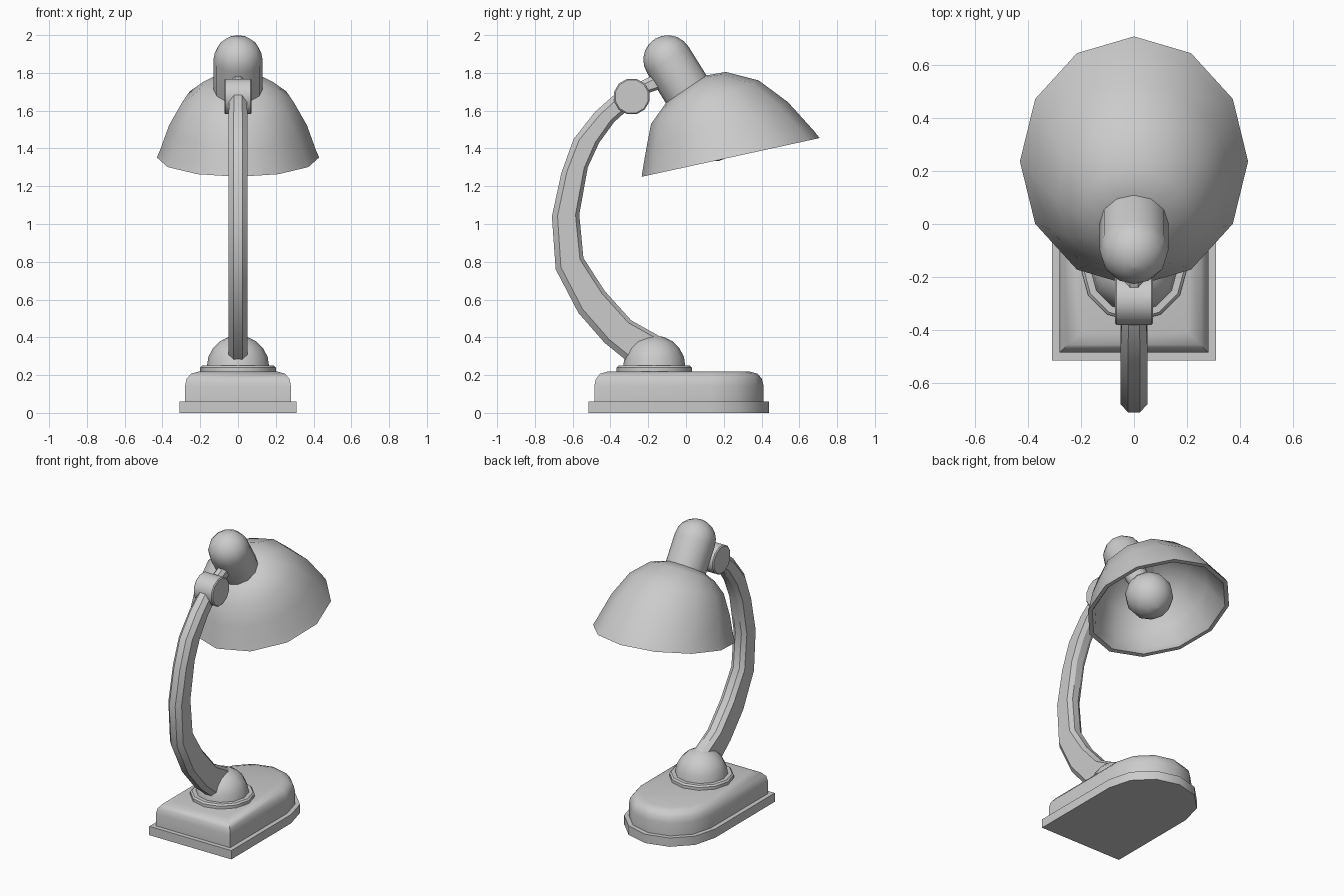
import bpy, bmesh
from math import sin, cos, pi, radians
from mathutils import Vector

if "Cube" in bpy.data.objects:
    bpy.data.objects.remove(bpy.data.objects["Cube"])


def loft(name, rings, angle=40, closed=False):
    """Skin a list of equal-sized rings; cap the ends unless the loop closes."""
    bm = bmesh.new()
    vs = [[bm.verts.new(p) for p in r] for r in rings]
    n = len(vs[0])
    pairs = list(zip(vs, vs[1:]))
    for a, b in pairs:
        for i in range(n):
            j = (i + 1) % n
            bm.faces.new((a[i], a[j], b[j], b[i]))
    bm.faces.new(vs[0])
    bm.faces.new(vs[-1])
    bmesh.ops.recalc_face_normals(bm, faces=bm.faces)
    me = bpy.data.meshes.new(name)
    bm.to_mesh(me)
    bm.free()
    ob = bpy.data.objects.new(name, me)
    bpy.context.collection.objects.link(ob)
    bpy.ops.object.select_all(action='DESELECT')
    ob.select_set(True)
    bpy.context.view_layer.objects.active = ob
    bpy.ops.object.shade_smooth_by_angle(angle=radians(angle))
    return ob


def lathe(name, origin, axis, profile, n=12, phase=0.0):
    """Revolve (radius, height) pairs around an axis lying in the YZ plane or along X."""
    o, ax = Vector(origin), Vector(axis).normalized()
    u = Vector((0, 1, 0)) if abs(ax.x) > 0.9 else Vector((1, 0, 0))
    v = ax.cross(u)
    return loft(name, [[o + ax * h + (u * cos(2 * pi * i / n + phase) + v * sin(2 * pi * i / n + phase)) * r
                        for i in range(n)] for r, h in profile])


def dome(r, h, steps=5):
    return [(max(r * cos(k * pi / 2 / steps), 0.003), h + r * sin(k * pi / 2 / steps))
            for k in range(steps + 1)]


# Base: square at one end, half round at the other
def outline(w, back, z, inset=0.0, cy=0.13, seg=6):
    r = w - inset
    pts = [(r * cos(pi * i / seg), cy + r * sin(pi * i / seg), z) for i in range(seg + 1)]
    return pts + [(-r, back + inset, z), (r, back + inset, z)]


loft("base_plate", [outline(0.31, -0.515, z) for z in (0, 0.06)])
loft("base_body", [outline(0.28, -0.485, z, d) for d, z in
                   ((0, 0.06), (0, 0.145), (0.008, 0.18), (0.03, 0.207), (0.075, 0.22))])

# Collar and dome on the base
lathe("base_collar", (0, -0.168, 0.21), (0, 0, 1), [(0.2, 0), (0.2, 0.03), (0.19, 0.04)])
lathe("base_dome", (0, -0.168, 0.245), (0, 0, 1), dome(0.165, 0))

# Curved arm: (outer y, outer z, inner y, inner z, half width)
arm = [(-0.30, 0.265, -0.13, 0.40, .05), (-0.43, 0.37, -0.29, 0.49, .05),
       (-0.57, 0.53, -0.43, 0.645, .05), (-0.69, 0.76, -0.543, 0.82, .05),
       (-0.71, 1.04, -0.565, 1.05, .05), (-0.66, 1.27, -0.52, 1.30, .05),
       (-0.595, 1.45, -0.46, 1.43, .05), (-0.48, 1.595, -0.38, 1.54, .05),
       (-0.35, 1.71, -0.28, 1.63, .045), (-0.25, 1.75, -0.21, 1.69, .035),
       (-0.11, 1.82, -0.06, 1.74, .035)]
rings = []
for oy, oz, iy, iz, w in arm:
    o, i = Vector((0, oy, oz)), Vector((0, iy, iz))
    d = (i - o).normalized() * w
    section = [(-0.45 * w, o), (0.45 * w, o), (w, o + d * 0.6), (w, i - d * 0.4),
               (0.45 * w, i), (-0.45 * w, i), (-w, i - d * 0.4), (-w, o + d * 0.6)]
    rings.append([Vector((x, p.y, p.z)) for x, p in section])
loft("arm", rings, 30)

# Pivot joint
lathe("pivot", (0, -0.287, 1.675), (1, 0, 0),
      [(0.09, -0.072), (0.097, -0.066), (0.097, 0.066), (0.09, 0.072)], 12, pi / 12)

# Socket and bulb share the tilted axis
axis = (0, -0.53, 0.85)
lathe("socket", (0, 0, 1.715), axis, [(0.13, -0.02)] + dome(0.13, 0.182))
ball = [(0.15 * sin(k * pi / 8), -0.276 - 0.15 * cos(k * pi / 8)) for k in range(1, 7)]
lathe("bulb", (0, 0, 1.715), axis, [(0.003, -0.426)] + ball + [(0.07, -0.13), (0.07, -0.01)])

# Shade: rings given by low point, high point (y, z) and half width
shade = [(-0.10, 1.65, 0.10, 1.785, 0.12), (-0.135, 1.60, 0.21, 1.805, 0.21),
         (-0.185, 1.53, 0.385, 1.76, 0.295), (-0.21, 1.40, 0.54, 1.645, 0.365),
         (-0.228, 1.295, 0.68, 1.49, 0.412), (-0.235, 1.25, 0.707, 1.455, 0.43)]


def shade_ring(ring, scale=1.0, drop=0.0):
    ly, lz, hy, hz, b = ring
    c = Vector((0, (ly + hy) / 2 + 0.53 * drop, (lz + hz) / 2 - 0.85 * drop))
    half = Vector((0, (hy - ly) / 2, (hz - lz) / 2))
    return [c + (half * cos(k * pi / 6) + Vector((b * sin(k * pi / 6), 0, 0))) * scale for k in range(12)]


outer = [shade_ring(r) for r in shade]
inner = [shade_ring(r, 0.94, 0.02) for r in shade[:-1]]
lip = [shade_ring(shade[-1], 0.94)]
loft("shade", outer + lip + inner[::-1])
